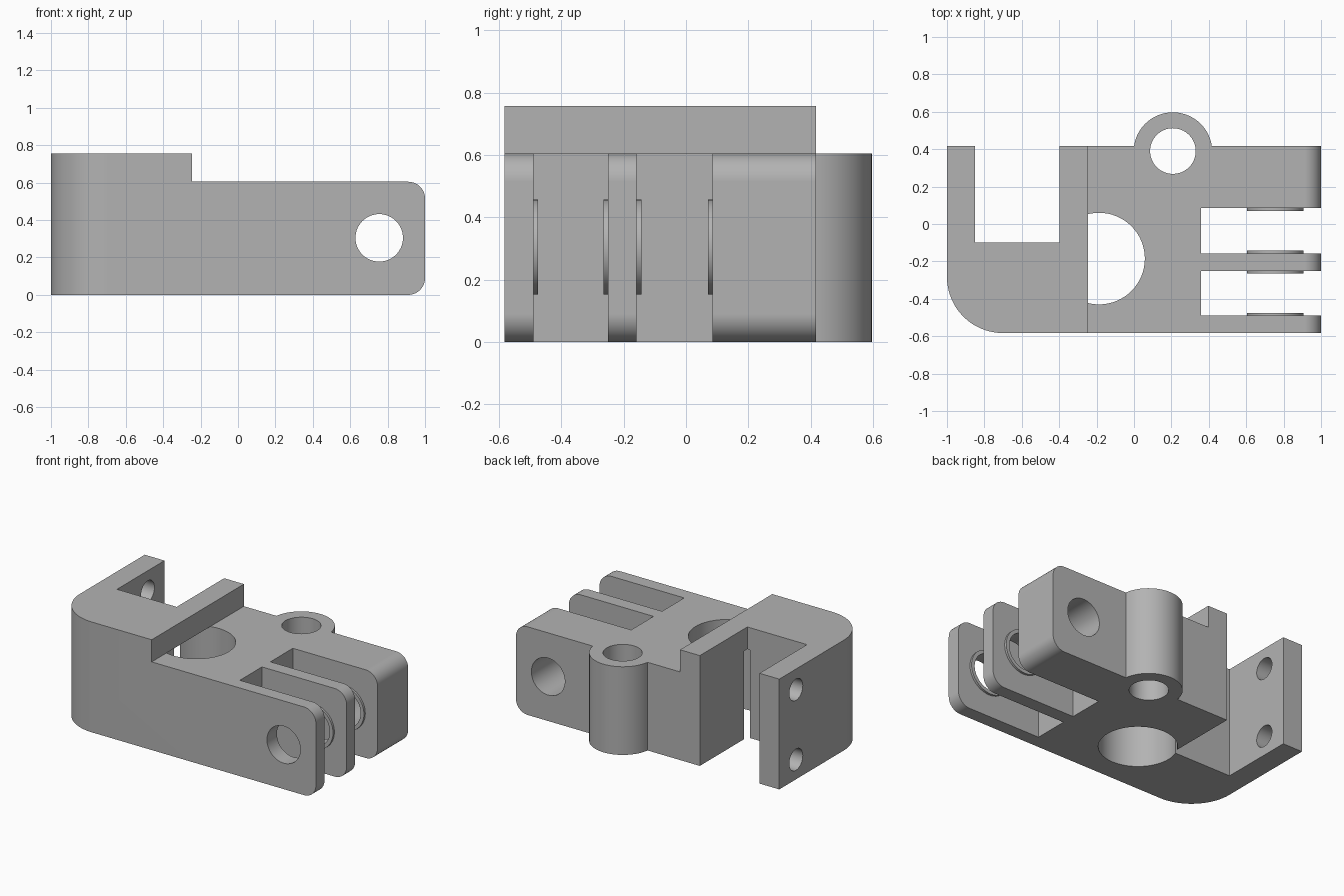
import bpy, bmesh
from math import sin, cos, radians, pi
from mathutils import Matrix

if "Cube" in bpy.data.objects:
    bpy.data.objects.remove(bpy.data.objects["Cube"])

grey = bpy.data.materials.new("light grey")
grey.diffuse_color = (0.45, 0.45, 0.45, 1)
grey.use_nodes = True
grey.node_tree.nodes["Principled BSDF"].inputs["Base Color"].default_value = grey.diffuse_color


def arc(cx, cy, r, a0, a1, n):
    """Points on an arc, angles in degrees."""
    angles = [radians(a0 + (a1 - a0) * i / n) for i in range(n + 1)]
    return [(cx + r * cos(a), cy + r * sin(a)) for a in angles]


def prism(name, pts, axis, lo, hi):
    """Extrude a 2D outline along z (plan) or y (side elevation)."""
    bm = bmesh.new()
    to3d = (lambda p, d: (p[0], p[1], d)) if axis == 'z' else (lambda p, d: (p[0], d, p[1]))
    a = [bm.verts.new(to3d(p, lo)) for p in pts]
    b = [bm.verts.new(to3d(p, hi)) for p in pts]
    bm.faces.new(a)
    bm.faces.new(b)
    for i in range(len(pts)):
        j = (i + 1) % len(pts)
        bm.faces.new((a[i], a[j], b[j], b[i]))
    return finish(name, bm)


def finish(name, bm):
    bmesh.ops.recalc_face_normals(bm, faces=bm.faces[:])
    me = bpy.data.meshes.new(name)
    bm.to_mesh(me)
    bm.free()
    me.materials.append(grey)
    ob = bpy.data.objects.new(name, me)
    bpy.context.collection.objects.link(ob)
    return ob


def cylinder(name, centre, r, length, axis):
    bm = bmesh.new()
    rot = {'x': Matrix.Rotation(pi / 2, 4, 'Y'), 'y': Matrix.Rotation(pi / 2, 4, 'X'),
           'z': Matrix()}[axis]
    bmesh.ops.create_cone(bm, cap_ends=True, segments=64, radius1=r, radius2=r,
                          depth=length, matrix=Matrix.Translation(centre) @ rot)
    return finish(name, bm)


def boolean(ob, tool, op):
    m = ob.modifiers.new(op, 'BOOLEAN')
    m.operation, m.solver, m.object = op, 'EXACT', tool
    bpy.context.view_layer.objects.active = ob
    bpy.ops.object.modifier_apply(modifier=m.name)
    bpy.data.objects.remove(tool)


def smooth(ob):
    bpy.ops.object.select_all(action='DESELECT')
    ob.select_set(True)
    bpy.context.view_layer.objects.active = ob
    bpy.ops.object.shade_smooth_by_angle(angle=radians(30))
    m = ob.modifiers.new("flat weighting", 'WEIGHTED_NORMAL')
    m.keep_sharp = True


F, B, STEP, TOP = -0.583, 0.417, 0.605, 0.757
AX, AZ = 0.755, 0.305            # hinge pin axis
FACES = (-0.49, -0.25, -0.158, 0.085)   # faces of the hinge arms beside the slots

# Plan outline: rounded front corner, hinge arms, boss and rear slot
plan = arc(-0.7, F + 0.3, 0.3, 180, 270, 20)
plan += [(1.1, F), (1.1, FACES[0]), (0.357, FACES[0]), (0.357, FACES[1]), (1.1, FACES[1]),
         (1.1, FACES[2]), (0.357, FACES[2]), (0.357, FACES[3]), (1.1, FACES[3]), (1.1, B)]
plan += arc(0.208, 0.387, 0.21, 8.2, 171.8, 36)
plan += [(-0.397, B), (-0.397, -0.098), (-0.85, -0.098), (-0.85, B), (-1, B)]
body = prism("bracket_body", plan, 'z', -0.1, 1)

# Side outline: raised end, step and rounded hinge ends
side = [(-1.2, 0)] + arc(0.91, 0.09, 0.09, -90, 0, 10)
side += arc(0.91, STEP - 0.09, 0.09, 0, 90, 10)
side += [(-0.247, STEP), (-0.247, TOP), (-1.2, TOP)]
boolean(body, prism("side_envelope", side, 'y', -1, 1), 'INTERSECT')

# Bores: blind large bore, boss hole, hinge pin hole, two mounting holes
for name, c, r, length, axis in (
        ("large_bore", (-0.187, -0.185, STEP / 2 - 0.1), 0.245, STEP + 0.2, 'z'),
        ("boss_hole", (0.208, 0.39, 0.4), 0.122, 2, 'z'),
        ("pin_hole", (AX, 0, AZ), 0.127, 2, 'y'),
        ("lower_mount_hole", (-0.925, 0.235, 0.135), 0.073, 0.4, 'x'),
        ("upper_mount_hole", (-0.925, 0.235, 0.615), 0.073, 0.4, 'x')):
    boolean(body, cylinder(name, c, r, length, axis), 'DIFFERENCE')
smooth(body)

# Thin spacer rings around the pin hole on the slot faces
for i, (y, d) in enumerate(zip(FACES, (1, -1, 1, -1))):
    ring = cylinder(f"spacer_ring_{i + 1}", (AX, y + d * 0.0075, AZ), 0.152, 0.015, 'y')
    boolean(ring, cylinder("ring_hole", (AX, y, AZ), 0.127, 0.2, 'y'), 'DIFFERENCE')
    smooth(ring)
